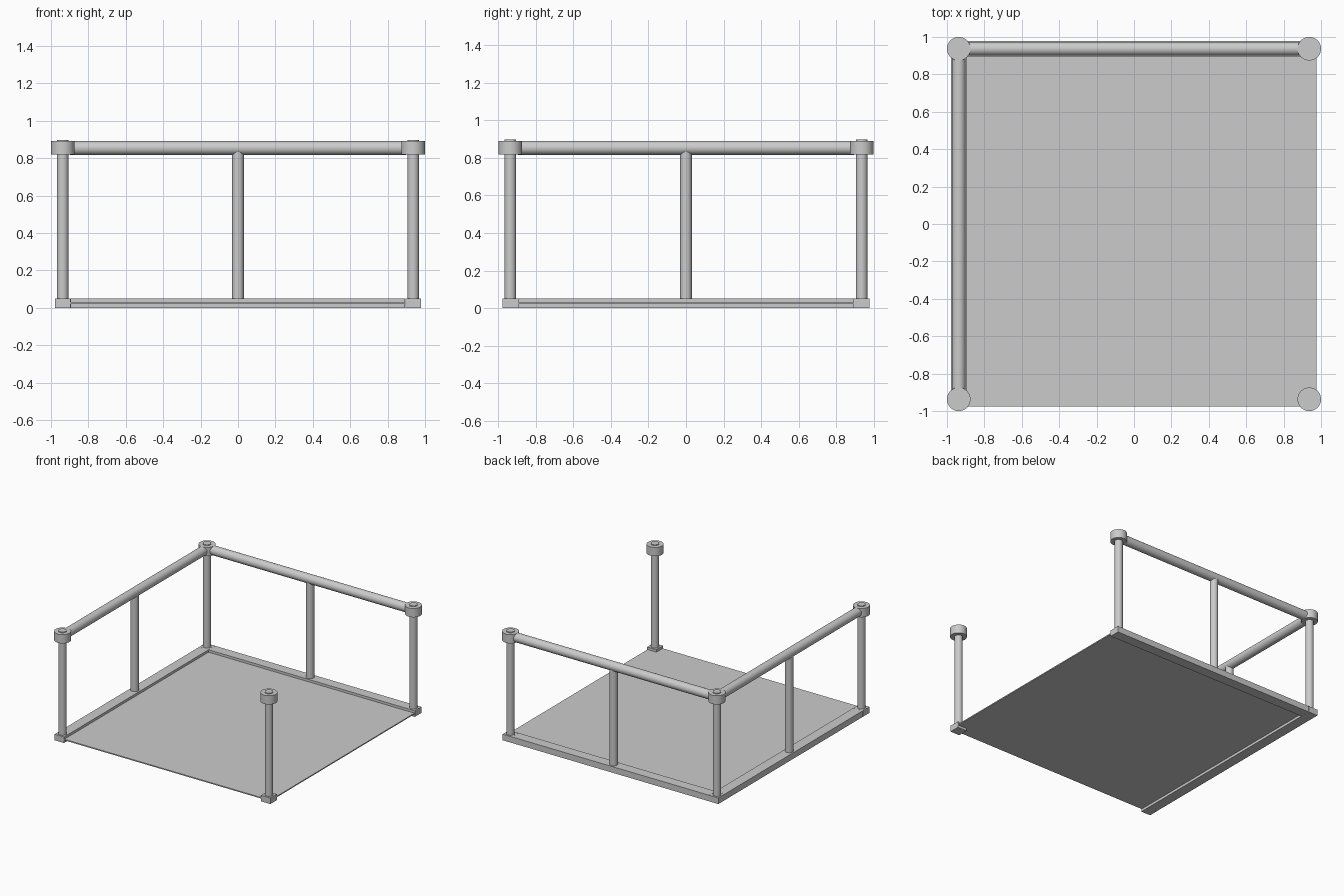
import bpy
from math import pi

if "Cube" in bpy.data.objects:
    bpy.data.objects.remove(bpy.data.objects["Cube"])

P = 0.937       # post centre offset
B = 0.979       # outer edge of the base
W = 0.085       # base strip width
RAIL_Z = 0.855


def box(name, lo, hi):
    centre = [(a + b) / 2 for a, b in zip(lo, hi)]
    bpy.ops.mesh.primitive_cube_add(size=1, location=centre)
    ob = bpy.context.object
    ob.name = name
    ob.scale = [b - a for a, b in zip(lo, hi)]
    bpy.ops.object.transform_apply(location=False, rotation=False, scale=True)
    return ob


def tube(name, r, length, loc, rot=(0, 0, 0)):
    bpy.ops.mesh.primitive_cylinder_add(vertices=32, radius=r, depth=length,
                                        location=loc, rotation=rot)
    ob = bpy.context.object
    ob.name = name
    bpy.ops.object.shade_smooth_by_angle()
    return ob


def post(name, x, y, top):
    tube(name, 0.031, top - 0.045, (x, y, (top + 0.045) / 2))


# thin floor panel, raised above the underside of the base strips
box("floor_panel", (-B + 0.003, -B + 0.003, 0.021), (B - 0.003, B - 0.003, 0.03))

# base strips between the corner feet on the railed sides
box("back_base_strip", (-B + W, B - W, 0), (B - W, B, 0.05))
box("left_base_strip", (-B, -B + W, 0), (-B + W, B - W, 0.05))

# corner feet, posts and caps
for side, sx in (("left", -1), ("right", 1)):
    for end, sy in (("front", -1), ("back", 1)):
        x, y, h = sx * P, sy * P, W / 2
        tag = f"{end}_{side}"
        box(tag + "_foot", (x - h, y - h, 0), (x + h, y + h, 0.05))
        post(tag + "_post", x, y, 0.898)
        tube(tag + "_cap", 0.063, 0.072, (x, y, RAIL_Z))

# middle posts and top rails
post("back_middle_post", 0, P, RAIL_Z)
post("left_middle_post", -P, 0, RAIL_Z)
tube("back_rail", 0.037, 2 * P - 0.08, (0, P, RAIL_Z - 0.001), (0, pi / 2, 0))
tube("left_rail", 0.037, 2 * P - 0.08, (-P, 0, RAIL_Z - 0.001), (pi / 2, 0, 0))
